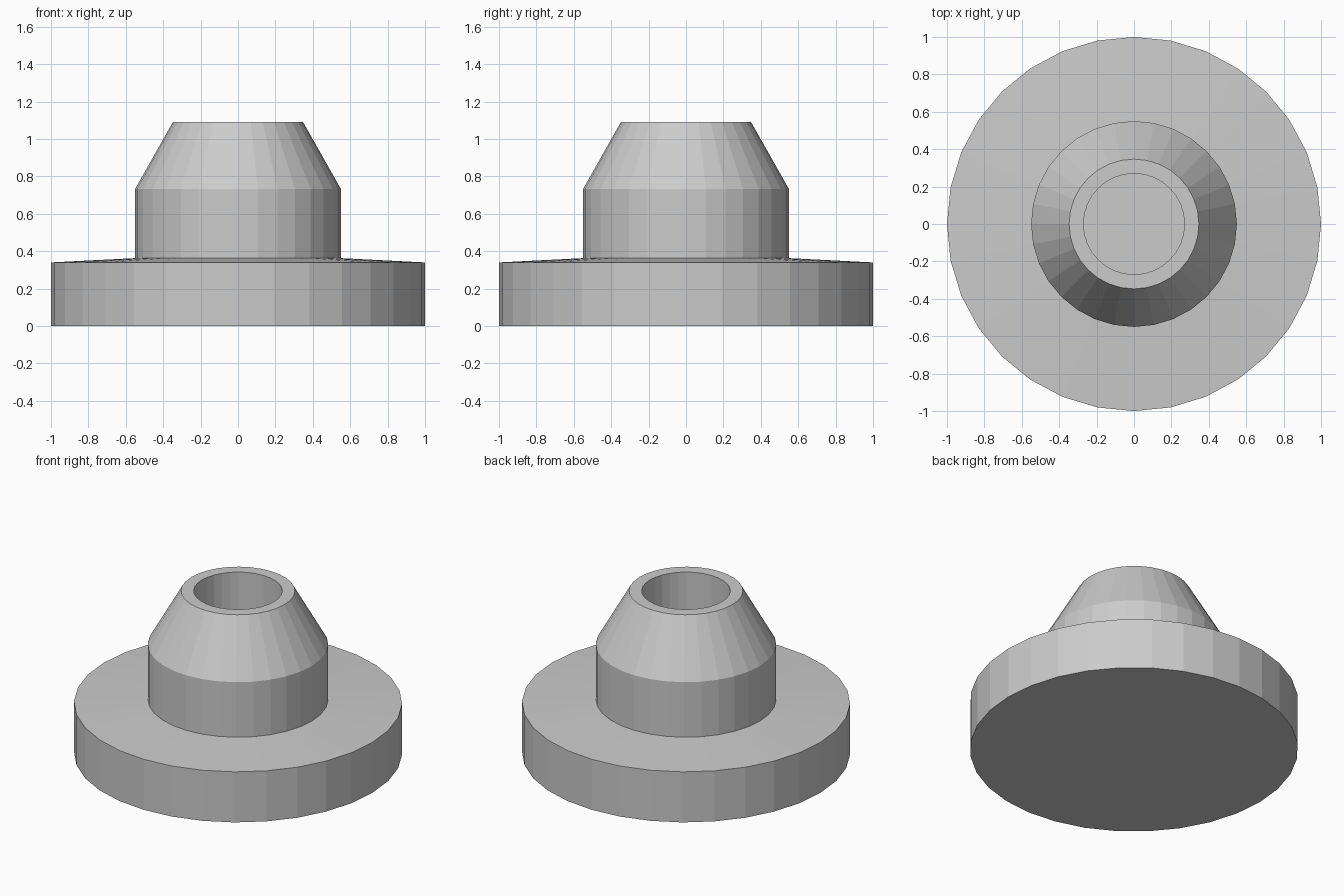
import bpy
import bmesh
import math

if "Cube" in bpy.data.objects:
    bpy.data.objects.remove(bpy.data.objects["Cube"])

SEGMENTS = 32

# Half profile (radius, height): flange, hub, tapered neck, blind bore
PROFILE = [(0, 0), (1.0, 0), (1.0, 0.34), (0.55, 0.363), (0.55, 0.733),
           (0.347, 1.092), (0.27, 1.092), (0.27, 0.363), (0, 0.363)]


def lathe(name, profile, segments):
    """Spin a half profile around z into a closed, flat-shaded solid."""
    bm = bmesh.new()
    verts = [bm.verts.new((r, 0, z)) for r, z in profile]
    edges = [bm.edges.new(pair) for pair in zip(verts, verts[1:])]
    bmesh.ops.spin(bm, geom=verts + edges, cent=(0, 0, 0), axis=(0, 0, 1),
                   angle=math.tau, steps=segments, use_duplicate=False)
    bmesh.ops.remove_doubles(bm, verts=bm.verts[:], dist=1e-4)
    bmesh.ops.recalc_face_normals(bm, faces=bm.faces[:])
    mesh = bpy.data.meshes.new(name)
    bm.to_mesh(mesh)
    bm.free()
    obj = bpy.data.objects.new(name, mesh)
    bpy.context.collection.objects.link(obj)
    return obj


# Flanged hub with tapered neck
lathe("flanged_hub", PROFILE, SEGMENTS)
